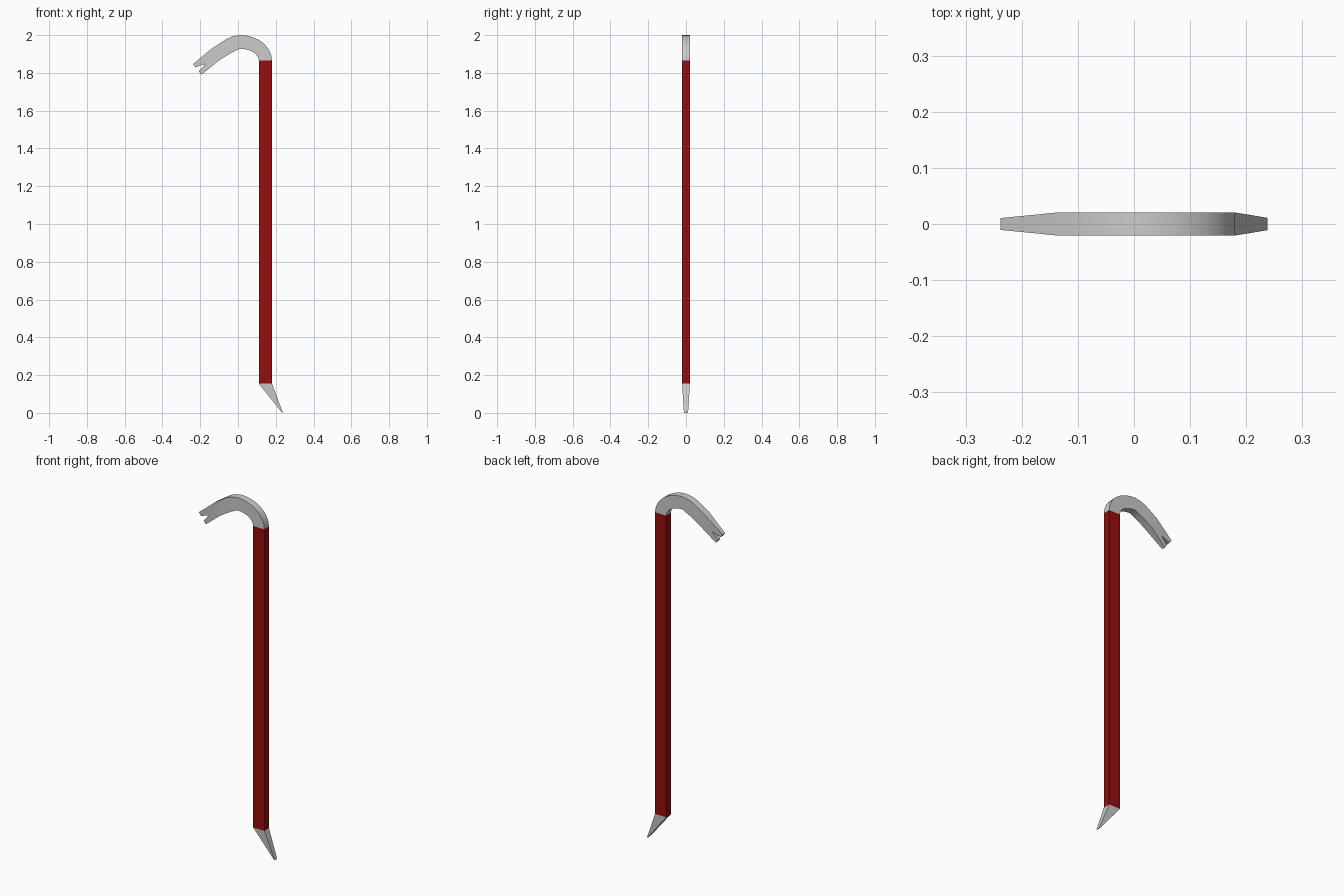
import bpy, bmesh
from math import sin, cos, pi, radians

if "Cube" in bpy.data.objects:
    bpy.data.objects.remove(bpy.data.objects["Cube"])


def plate(name, polygons, color=None):
    """Solid from side-view polygons of (x, z, half thickness), mirrored in y."""
    bm = bmesh.new()
    sides = {}
    for s in (-1, 1):
        for poly in polygons:
            for p in poly:
                if (p, s) not in sides:
                    sides[p, s] = bm.verts.new((p[0], s * p[2], p[1]))
            bm.faces.new([sides[p, s] for p in poly])
    # walls along every outline edge that is not shared by two polygons
    edges = [(a, b) for poly in polygons for a, b in zip(poly, poly[1:] + poly[:1])]
    for a, b in edges:
        if (b, a) not in edges:
            bm.faces.new([sides[a, -1], sides[b, -1], sides[b, 1], sides[a, 1]])
    bmesh.ops.recalc_face_normals(bm, faces=bm.faces)
    mesh = bpy.data.meshes.new(name)
    bm.to_mesh(mesh)
    bm.free()
    obj = bpy.data.objects.new(name, mesh)
    bpy.context.collection.objects.link(obj)
    if color:
        mat = bpy.data.materials.new(name + "_paint")
        mat.diffuse_color = color
        mat.use_nodes = True
        mat.node_tree.nodes["Principled BSDF"].inputs["Base Color"].default_value = mat.diffuse_color
        mesh.materials.append(mat)
    bpy.ops.object.select_all(action='DESELECT')
    obj.select_set(True)
    bpy.context.view_layer.objects.active = obj
    bpy.ops.object.shade_smooth_by_angle(angle=radians(30))
    return obj


X0, X1, Z0, Z1, H = 0.11, 0.18, 0.155, 1.865, 0.0205

# painted flat shaft
plate("shaft", [[(X0, Z0, H), (X1, Z0, H), (X1, Z1, H), (X0, Z1, H)]],
      (0.30, 0.004, 0.004, 1))

# slanted chisel point at the foot
plate("chisel_tip", [[(X1, Z0, H), (X0, Z0, H), (0.231, 0.004, 0.011), (0.238, 0.0, 0.011)]])

# bent neck, with the arm tapering into two claws
STEPS = 8
turns = [pi / 2 * i / STEPS for i in range(STEPS + 1)]
outer = [(0.01 + 0.17 * cos(t), Z1 + 0.135 * sin(t), H) for t in turns]
inner = [(0.01 + 0.10 * cos(t), Z1 + 0.063 * sin(t), H) for t in turns]
outer += [(-0.03, 1.993, H), (-0.06, 1.98, H), (-0.137, 1.93, H)]
inner += [(-0.03, 1.909, H), (-0.06, 1.892, H), (-0.10, 1.866, H)]
rows = list(zip(outer, inner))
neck = [[a, c, d, b] for (a, b), (c, d) in zip(rows, rows[1:])]
mid = (-0.1185, 1.898, H)
neck[-1].insert(2, mid)
notch = (-0.172, 1.848, 0.014)
T = 0.0105
claw_up = [mid, outer[-1], (-0.238, 1.847, T), (-0.225, 1.829, T), notch]
claw_low = [inner[-1], mid, notch, (-0.208, 1.808, T), (-0.194, 1.79, T)]
plate("hook", neck + [claw_up, claw_low])
